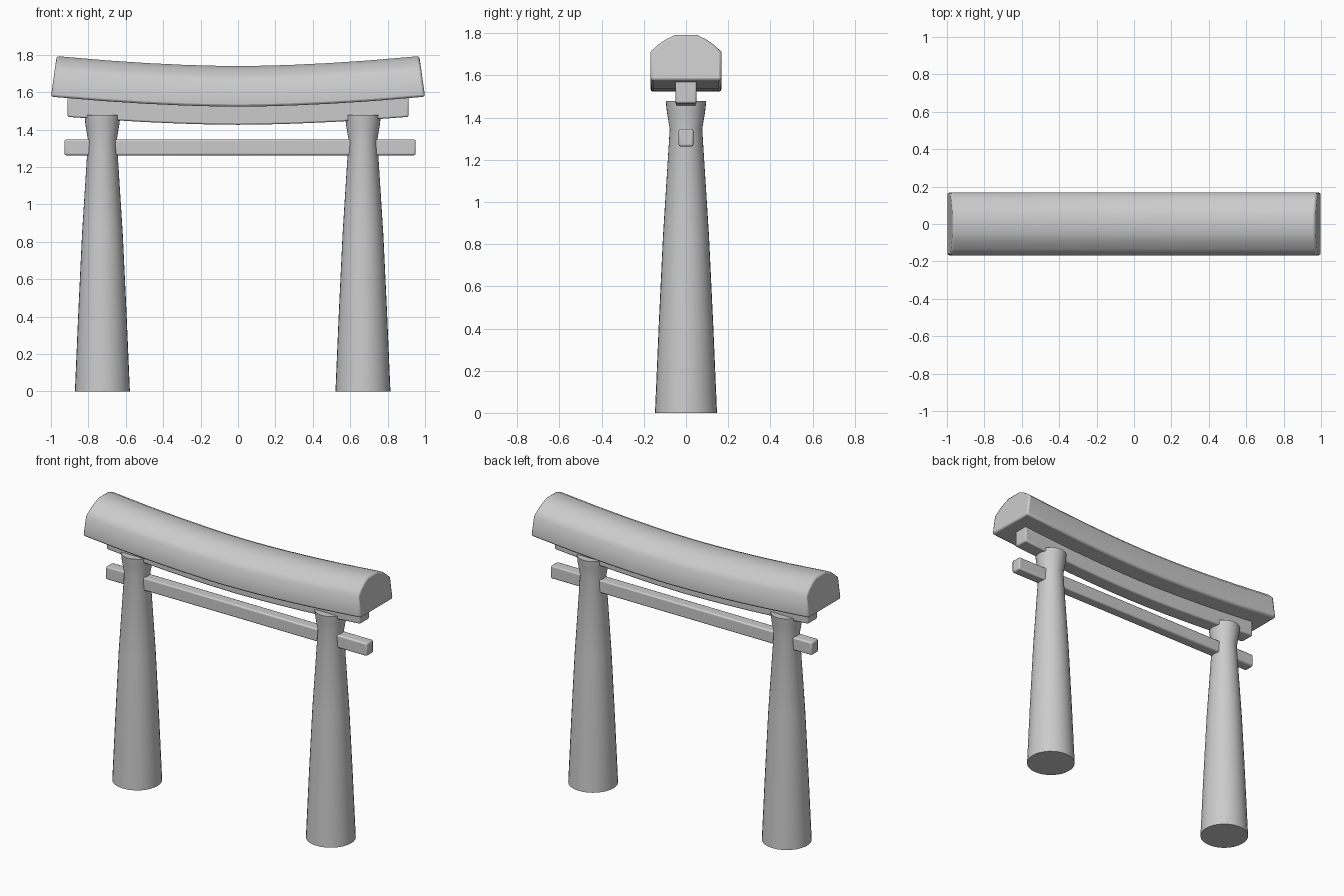
import bpy, bmesh, math

if "Cube" in bpy.data.objects:
    bpy.data.objects.remove(bpy.data.objects["Cube"])


def finish(name, bm, bevel=0.0, smooth=50):
    bmesh.ops.recalc_face_normals(bm, faces=bm.faces[:])
    mesh = bpy.data.meshes.new(name)
    bm.to_mesh(mesh)
    bm.free()
    ob = bpy.data.objects.new(name, mesh)
    bpy.context.collection.objects.link(ob)
    if bevel:
        mod = ob.modifiers.new("edge_bevel", "BEVEL")
        mod.width = bevel
        mod.segments = 2
        mod.limit_method = "ANGLE"
        mod.angle_limit = math.radians(50)
    bpy.ops.object.select_all(action="DESELECT")
    ob.select_set(True)
    bpy.context.view_layer.objects.active = ob
    bpy.ops.object.shade_smooth_by_angle(angle=math.radians(smooth))
    return ob


def swept_beam(name, half_profile, stations, base_z, sag, lean, bevel, shift=0.0):
    """Sweep a mirrored (y, z) profile along x, lifting the ends by sag."""
    profile = half_profile + [(-y, z) for y, z in reversed(half_profile)]
    bm = bmesh.new()
    rings = []
    for x in stations:
        lift = base_z + sag * abs(x) ** 1.75
        rings.append([bm.verts.new((x * (1 - lean * z) + shift, y, z + lift))
                      for y, z in profile])
    n = len(profile)
    for a, b in zip(rings, rings[1:]):
        for i in range(n):
            j = (i + 1) % n
            bm.faces.new((a[i], a[j], b[j], b[i]))
    bm.faces.new(rings[0])
    bm.faces.new(rings[-1])
    return finish(name, bm, bevel)


def pillar(name, cx, outline, sides=32):
    bm = bmesh.new()
    rings = [[bm.verts.new((cx + r * math.cos(2 * math.pi * i / sides),
                            r * math.sin(2 * math.pi * i / sides), z))
              for i in range(sides)] for r, z in outline]
    for a, b in zip(rings, rings[1:]):
        for i in range(sides):
            j = (i + 1) % sides
            bm.faces.new((a[i], a[j], b[j], b[i]))
    bm.faces.new(rings[0])
    bm.faces.new(rings[-1])
    return finish(name, bm)


def stations(end):
    half = [0.15, 0.3, 0.5, 0.72, end]
    return [-x for x in reversed(half)] + [0] + half


# Curved top lintel with a rounded back and leaning ends
swept_beam("top_lintel",
           [(0.168, 0), (0.168, 0.137), (0.133, 0.170), (0.093, 0.197), (0.05, 0.217)],
           stations(1.0), 1.523, 0.053, 0.14, 0.012)

# Narrow curved beam directly beneath the lintel
swept_beam("under_lintel", [(0.049, 0), (0.049, 0.115)],
           stations(0.912), 1.426, 0.05, 0.0, 0.008)

# Straight tie beam through both pillars
swept_beam("tie_beam", [(0.035, 0), (0.035, 0.084)],
           [-0.939, 0.939], 1.263, 0.0, 0.0, 0.009, shift=0.011)

# Tapered pillars with flared heads
outline = [(0.147, 0), (0.129, 0.42), (0.109, 0.84), (0.077, 1.345),
           (0.091, 1.43), (0.096, 1.479)]
pillar("left_pillar", -0.725, outline)
pillar("right_pillar", 0.668, outline)
